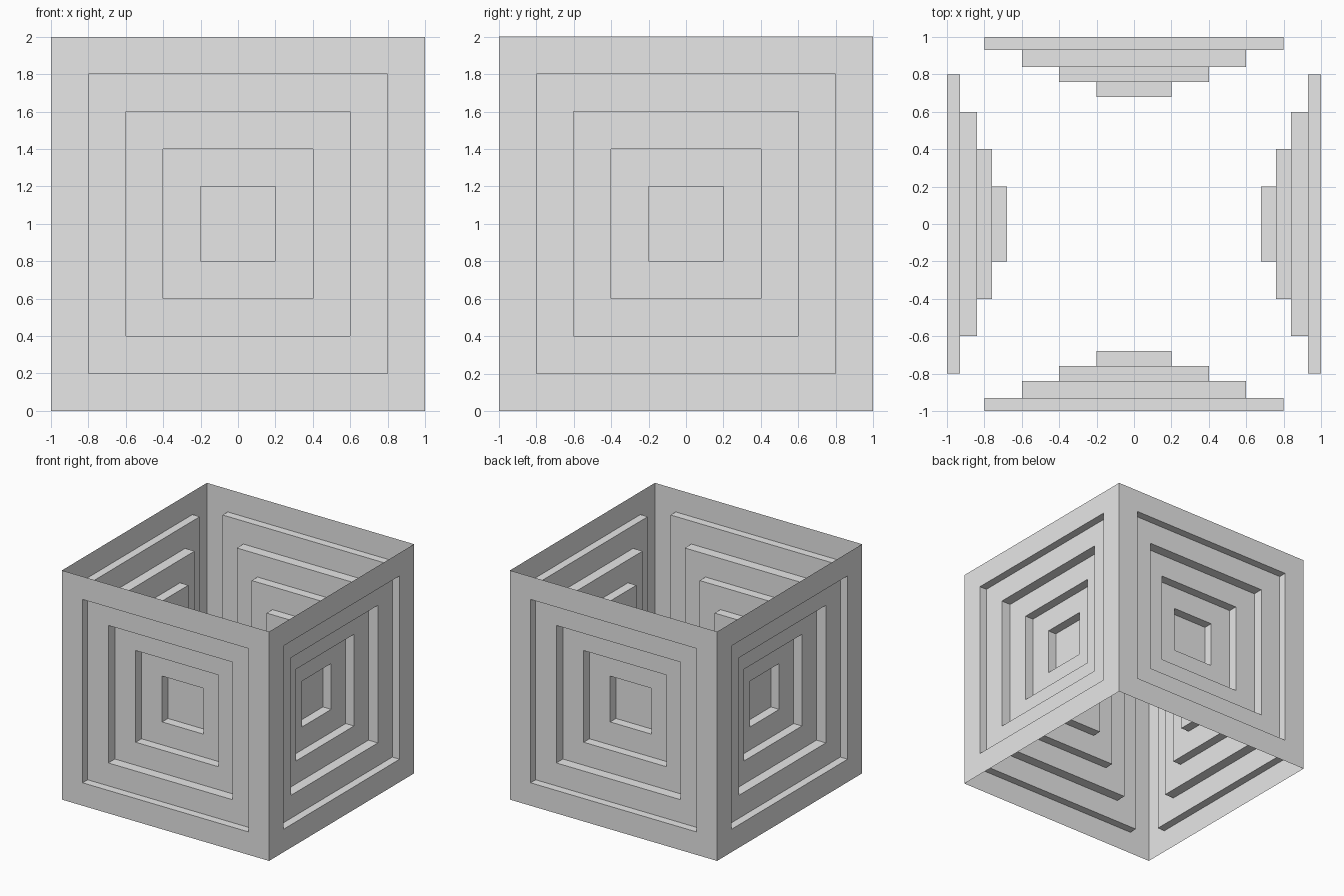
import bpy
import bmesh

default = bpy.data.objects.get("Cube")
if default:
    bpy.data.objects.remove(default, do_unlink=True)

BORDER = 0.2                            # width of each flat frame
STEP_DEPTHS = (0.07, 0.09, 0.08, 0.08)  # how far each square sinks inward

grey = bpy.data.materials.new("light grey")
grey.use_nodes = True
colour = (0.8, 0.8, 0.8, 1)
grey.diffuse_color = colour
grey.node_tree.nodes["Principled BSDF"].inputs["Base Color"].default_value = colour

# Open sleeve: a cube of thin sheet without top and bottom
bm = bmesh.new()
bmesh.ops.create_cube(bm, size=2)
bmesh.ops.translate(bm, verts=bm.verts, vec=(0, 0, 1))
bm.normal_update()
caps = [f for f in bm.faces if abs(f.normal.z) > 0.5]
bmesh.ops.delete(bm, geom=caps, context='FACES_ONLY')

# Stepped square recesses pressed into each of the four walls
panels = list(bm.faces)
inward = [-f.normal.copy() for f in panels]
for depth in STEP_DEPTHS:
    bmesh.ops.inset_individual(bm, faces=panels, thickness=BORDER, use_even_offset=True)
    # a second, zero-width ring becomes the side walls of the step
    bmesh.ops.inset_individual(bm, faces=panels, thickness=0, use_even_offset=True)
    for face, direction in zip(panels, inward):
        bmesh.ops.translate(bm, verts=face.verts, vec=direction * depth)
    bm.normal_update()

mesh = bpy.data.meshes.new("stepped_open_box")
bm.to_mesh(mesh)
bm.free()
mesh.materials.append(grey)
box = bpy.data.objects.new("stepped_open_box", mesh)
bpy.context.collection.objects.link(box)
